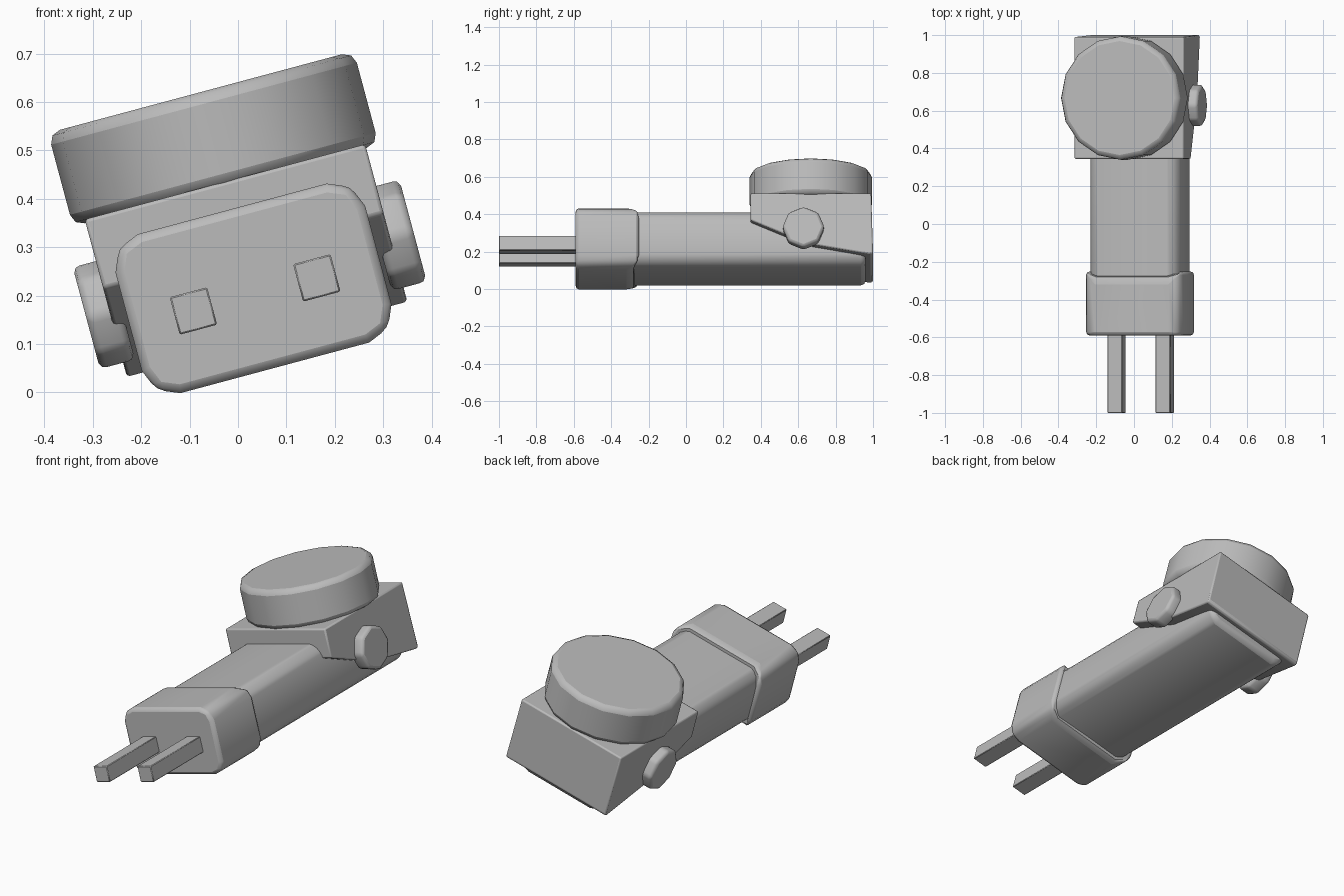
import bpy, bmesh, math
from mathutils import Matrix, Vector

cube = bpy.data.objects.get("Cube")
if cube:
    bpy.data.objects.remove(cube, do_unlink=True)

mat = bpy.data.materials.new("plain_grey")
mat.use_nodes = True
COLOUR = (0.5, 0.5, 0.5, 1)
mat.diffuse_color = COLOUR
mat.node_tree.nodes["Principled BSDF"].inputs["Base Color"].default_value = COLOUR

# The whole body is rolled about its length
ROLL = Matrix.Translation((0.032, 0, 0.215)) @ Matrix.Rotation(math.radians(-15), 4, 'Y')


def finish(name, bm, bevel=0, segments=2, angle=35):
    bmesh.ops.recalc_face_normals(bm, faces=bm.faces)
    mesh = bpy.data.meshes.new(name)
    bm.to_mesh(mesh)
    bm.free()
    mesh.materials.append(mat)
    ob = bpy.data.objects.new(name, mesh)
    bpy.context.collection.objects.link(ob)
    ob.matrix_world = ROLL
    bpy.ops.object.select_all(action='DESELECT')
    ob.select_set(True)
    bpy.context.view_layer.objects.active = ob
    if bevel:
        mod = ob.modifiers.new("Bevel", 'BEVEL')
        mod.width, mod.segments = bevel, segments
        mod.limit_method = 'ANGLE'
        mod.angle_limit = math.radians(30)
    bpy.ops.object.shade_smooth_by_angle(angle=math.radians(angle))
    return ob


def box(x, y0, y1, z, cx=0, cz=0):
    bm = bmesh.new()
    bmesh.ops.create_cube(bm, size=2)
    for v in bm.verts:
        v.co = Vector((cx + v.co.x * x, (y0 + y1) / 2 + v.co.y * (y1 - y0) / 2, cz + v.co.z * z))
    return bm


def round_edges(bm, test, width, segments=2):
    edges = [e for e in bm.edges if test(e)]
    bmesh.ops.bevel(bm, geom=edges, offset=width, segments=segments, profile=0.5, affect='EDGES')


def lengthwise(e):
    return abs((e.verts[0].co - e.verts[1].co).normalized().y) > 0.9


# Handle
bm = box(0.247, -0.40, 0.96, 0.152)
round_edges(bm, lengthwise, 0.06)
finish("handle", bm, 0.025, angle=50)

# Front collar, longer on its sides than on its top and bottom
bm = box(0.267, -0.59, -0.30, 0.17)
round_edges(bm, lengthwise, 0.065)
for v in bm.verts:
    if v.co.y > -0.4:
        v.co.y += 0.05 * min(1, max(0, (abs(v.co.x) - 0.2) / 0.05))
finish("front_collar", bm, 0.018, angle=50)

# Prongs
for side, label in ((-1, "right"), (1, "left")):
    finish(label + "_prong", box(0.04, -1, -0.55, 0.04, side * 0.132, -0.013), 0.003, 1)

# Wedge-shaped head, extruded from its side profile
profile = [(0.345, 0.228), (0.345, 0.08), (0.65, -0.05), (0.99, -0.11), (1.0, -0.10), (0.99, 0.228)]
bm = bmesh.new()
face = bm.faces.new([bm.verts.new((-0.3, y, z)) for y, z in profile])
new = bmesh.ops.extrude_face_region(bm, geom=[face])["geom"]
bmesh.ops.translate(bm, verts=[v for v in new if isinstance(v, bmesh.types.BMVert)], vec=(0.6, 0, 0))
finish("head", bm, 0.008)


def disc(name, radius, depth, sides, place, bevel, segments=2):
    bm = bmesh.new()
    bmesh.ops.create_cone(bm, cap_ends=True, segments=sides, radius1=radius, radius2=radius,
                          depth=depth, matrix=place)
    finish(name, bm, bevel, segments, 50)


# Round knob on the head
disc("top_knob", 0.327, 0.20, 16, Matrix.Translation((0, 0.667, 0.32)), 0.025)

# Hinge caps on both sides
for side, label in ((-1, "right"), (1, "left")):
    place = Matrix.Translation((side * 0.312, 0.628, 0.03)) @ Matrix.Rotation(math.pi / 2, 4, 'Y')
    disc(label + "_hinge_cap", 0.112, 0.075, 8, place, 0.015)
